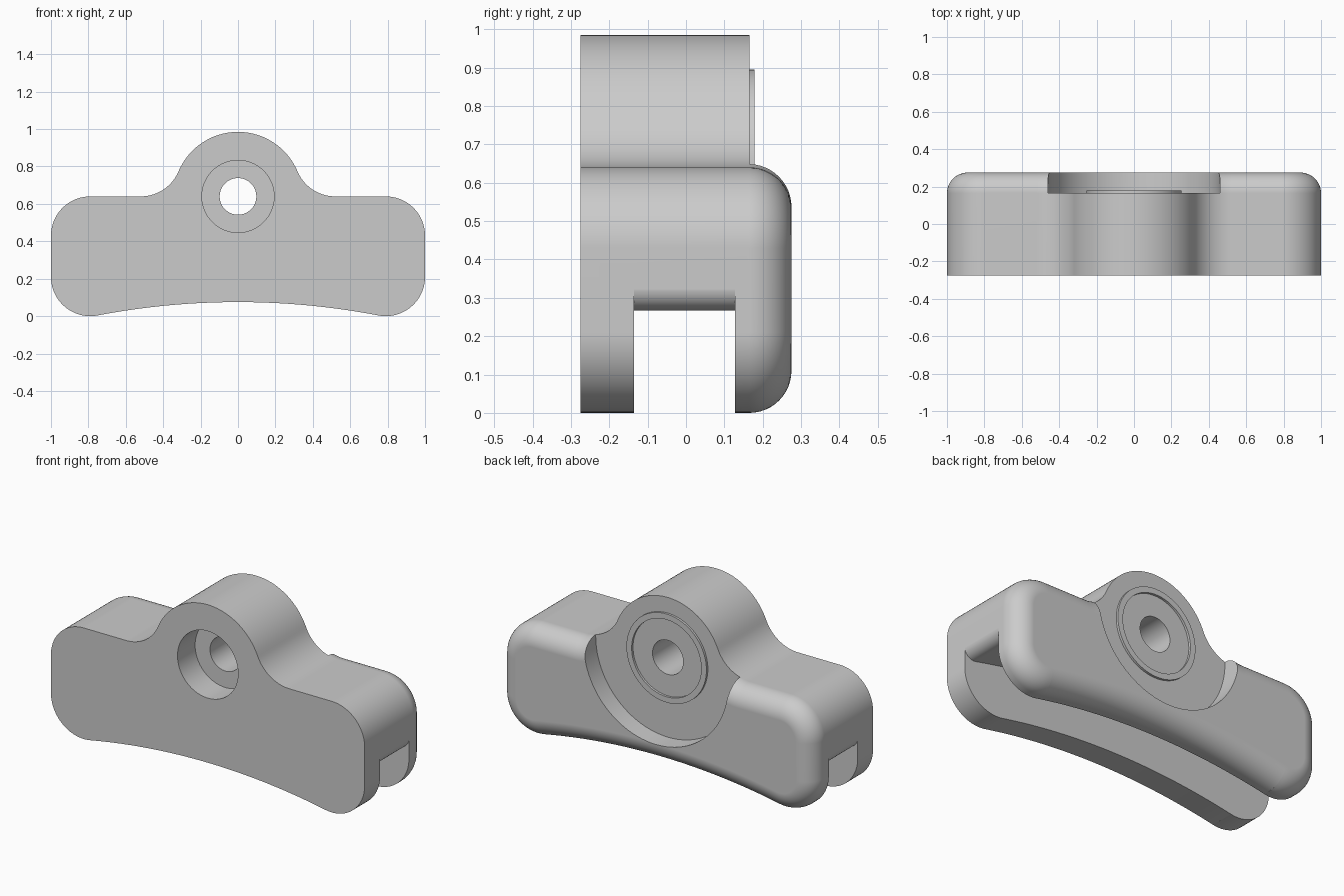
import bpy, bmesh
from math import pi, sin, cos, atan2, hypot

cube = bpy.data.objects.get("Cube")
if cube:
    bpy.data.objects.remove(cube, do_unlink=True)

grey = bpy.data.materials.new("plain grey")
grey.use_nodes = True
colour = (0.6, 0.6, 0.6, 1)
grey.diffuse_color = colour
grey.node_tree.nodes["Principled BSDF"].inputs["Base Color"].default_value = colour

FRONT, BACK = -0.275, 0.275
HUB_Z, HUB_R = 0.64, 0.345      # round hub on top
CORNER, EDGE = 0.21, 0.11       # outline corners, rounded back edge
NECK_X, NECK_R = 0.52, 0.219    # concave blend between hub and shoulders
ARCH_R, ARCH_Z = 3.99, -3.915   # large circle under the foot
RECESS_Y = 0.165


def arc(cx, cz, r, a, b, n):
    return [(cx + r * cos(a + (b - a) * i / n), cz + r * sin(a + (b - a) * i / n))
            for i in range(n + 1)]


def mirrored(half):
    """Close a right-hand half, which starts and ends on x = 0."""
    return half + [(-x, z) for x, z in half[-2:0:-1]]


def outline(d):
    """Body outline moved inward by d."""
    cx = 1 - CORNER
    low = atan2(ARCH_Z - CORNER, -cx)
    neck_z = HUB_Z + NECK_R
    neck = atan2(NECK_R, NECK_X)
    half = arc(0, ARCH_Z, ARCH_R + d, pi / 2, low + pi, 20)
    half += arc(cx, CORNER, CORNER - d, low, 0, 20)
    half += arc(cx, HUB_Z - CORNER, CORNER - d, 0, pi / 2, 20)
    half += arc(NECK_X, neck_z, NECK_R + d, -pi / 2, neck - pi, 18)
    half += arc(0, HUB_Z, HUB_R - d, neck, pi / 2, 20)[1:]
    return mirrored(half)


def loft(name, sections):
    """Join equal outlines, given as (y, points), and cap both ends."""
    bm = bmesh.new()
    rings = [[bm.verts.new((x, y, z)) for x, z in pts] for y, pts in sections]
    for a, b in zip(rings, rings[1:]):
        for i in range(len(a)):
            j = (i + 1) % len(a)
            bm.faces.new((a[i], a[j], b[j], b[i]))
    bm.faces.new(rings[0])
    bm.faces.new(rings[-1])
    bmesh.ops.remove_doubles(bm, verts=bm.verts, dist=1e-5)
    bmesh.ops.recalc_face_normals(bm, faces=bm.faces)
    mesh = bpy.data.meshes.new(name)
    bm.to_mesh(mesh)
    bm.free()
    obj = bpy.data.objects.new(name, mesh)
    bpy.context.collection.objects.link(obj)
    mesh.materials.append(grey)
    return obj


def disc(name, r, y0, y1):
    pts = arc(0, HUB_Z, r, 0, 2 * pi, 96)[:-1]
    return loft(name, [(y0, pts), (y1, pts)])


def select(obj):
    bpy.ops.object.select_all(action='DESELECT')
    obj.select_set(True)
    bpy.context.view_layer.objects.active = obj


def cut(obj, cutter):
    select(obj)
    mod = obj.modifiers.new("cut", 'BOOLEAN')
    mod.operation, mod.solver, mod.object = 'DIFFERENCE', 'EXACT', cutter
    bpy.ops.object.modifier_apply(modifier=mod.name)
    bpy.data.objects.remove(cutter, do_unlink=True)


def finish(obj):
    select(obj)
    bpy.ops.object.shade_smooth_by_angle(angle=pi / 6)
    mod = obj.modifiers.new("flat face normals", 'WEIGHTED_NORMAL')
    mod.keep_sharp = True


# Body with a rounded back edge
sections = [(FRONT, outline(0))]
for i in range(13):
    t = pi / 2 * i / 12
    sections.append((BACK - EDGE + EDGE * sin(t), outline(EDGE * (1 - cos(t)))))
body = loft("body", sections)

# Slot along the foot, with an arched ceiling and rounded ends
fx, fz, fr = 0.9403, 0.327, 0.06
turn = atan2(ARCH_Z - fz, -fx)
ceiling = hypot(fx, fz - ARCH_Z) - fr
half = arc(0, ARCH_Z, ceiling, pi / 2, turn + pi, 20)
half += arc(fx, fz, fr, turn, 0, 12)[1:] + [(1.2, fz), (1.2, -0.3), (0, -0.3)]
slot = mirrored(half)
cut(body, loft("slot_cutter", [(-0.135, slot), (0.128, slot)]))

# Round back recess, front counterbore and through hole
cut(body, disc("recess_cutter", 0.46, RECESS_Y, 0.5))
cut(body, disc("counterbore_cutter", 0.193, -0.5, -0.115))
cut(body, disc("bore_cutter", 0.098, -0.6, 0.6))
finish(body)

# Thin raised ring around the hole on the back
ring = disc("back_ring", 0.255, RECESS_Y - 0.01, 0.178)
cut(ring, disc("ring_cutter", 0.222, 0, 0.5))
finish(ring)
